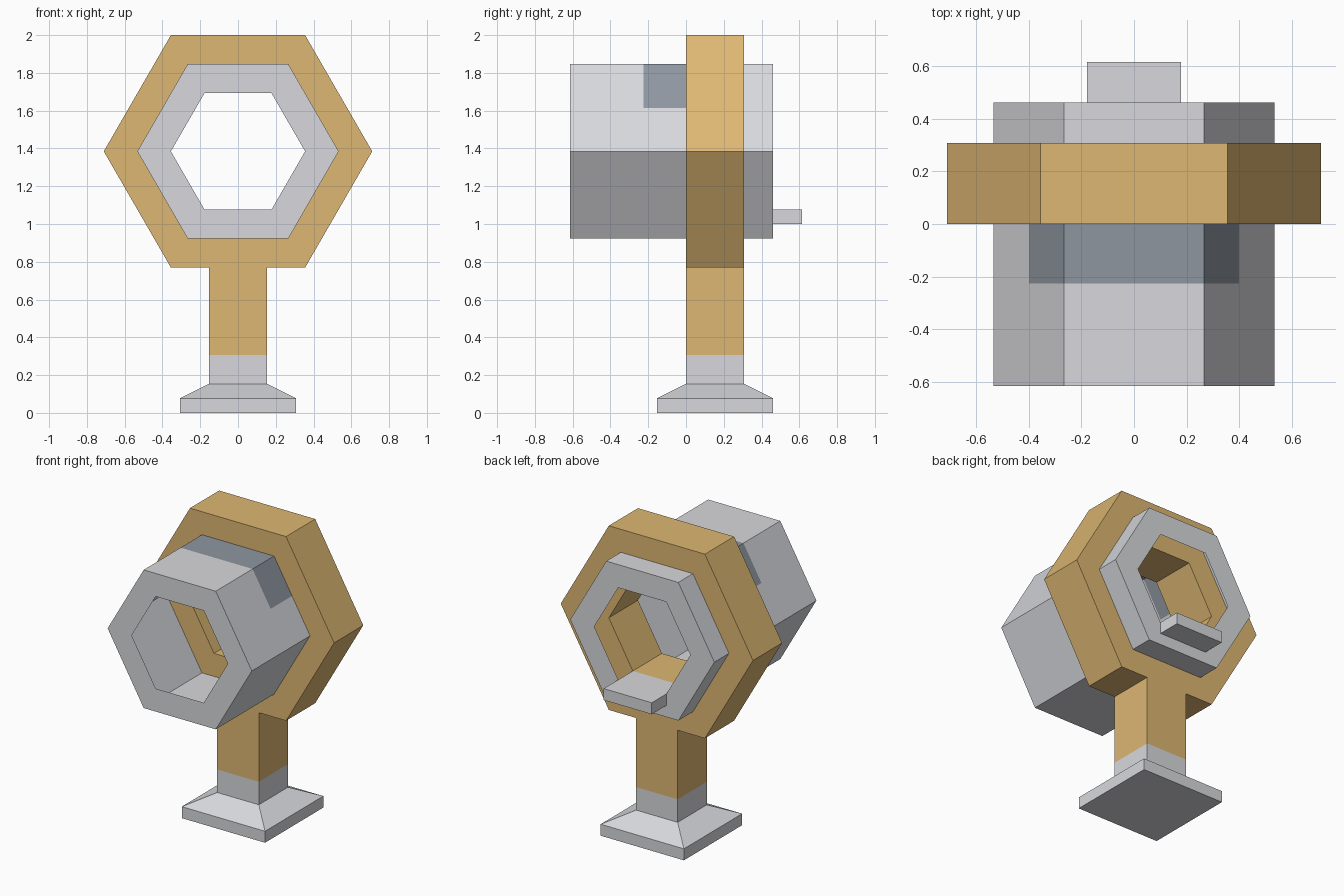
import bpy, bmesh, math

if "Cube" in bpy.data.objects:
    bpy.data.objects.remove(bpy.data.objects["Cube"])

U = 2 / 13            # model module: everything sits on this grid
CZ = 9 * U            # height of the hexagon centre


def material(name, rgb):
    m = bpy.data.materials.new(name)
    lin = [((c / 255 + 0.055) / 1.055) ** 2.4 for c in rgb]
    m.diffuse_color = (*lin, 1)
    m.use_nodes = True
    m.node_tree.nodes["Principled BSDF"].inputs["Base Color"].default_value = m.diffuse_color
    return m


GREY = material("pale_grey", (216, 217, 221))
GOLD = material("gold", (222, 183, 115))
BLUE = material("slate_blue", (143, 150, 160))


def hexagon(apothem, split=None):
    """Hexagon outline (x, z) with corners on the x axis; optional extra points at height split."""
    r = apothem / math.cos(math.pi / 6)
    p = [(r * math.cos(i * math.pi / 3), CZ + r * math.sin(i * math.pi / 3)) for i in range(6)]
    if split:
        x = r - (split - CZ) / math.sqrt(3)
        p = [p[0], (x, split), p[1], p[2], (-x, split), *p[3:]]
    return p


def loft(name, rings, mats, close=False, caps=False, rule=None):
    """Join successive equal-length point rings with quads."""
    bm = bmesh.new()
    vs = [[bm.verts.new(c) for c in ring] for ring in rings]
    n = len(vs[0])
    pairs = list(zip(vs, vs[1:] + vs[:1])) if close else list(zip(vs, vs[1:]))
    for a, b in pairs:
        for i in range(n):
            j = (i + 1) % n
            bm.faces.new((a[i], a[j], b[j], b[i]))
    if caps:
        bm.faces.new(vs[0][::-1])
        bm.faces.new(vs[-1])
    bmesh.ops.recalc_face_normals(bm, faces=bm.faces)
    if rule:
        for f in bm.faces:
            f.material_index = rule(f.calc_center_median())
    me = bpy.data.meshes.new(name)
    bm.to_mesh(me)
    bm.free()
    for m in mats:
        me.materials.append(m)
    ob = bpy.data.objects.new(name, me)
    bpy.context.collection.objects.link(ob)
    return ob


def at_y(outline, y):
    return [(x, y, z) for x, z in outline]


def square(h, z):
    return [(sx * h, U + sy * h, z) for sx, sy in ((-1, -1), (1, -1), (1, 1), (-1, 1))]


# Foot and stem: flat plate, sloped shoulder, then a square post that turns gold
loft("foot_and_stem",
     [square(2 * U, 0), square(2 * U, U / 2), square(U, U), square(U, 2 * U), square(U, 5 * U)],
     [GREY, GOLD], caps=True, rule=lambda c: int(c.z > 2.1 * U))

# Gold hexagonal ring with a hexagonal hole
loft("hex_ring",
     [at_y(hexagon(a), y) for a, y in ((4 * U, 0), (4 * U, 2 * U), (2 * U, 2 * U), (2 * U, 0))],
     [GOLD], close=True)

# Hollow front barrel: thin shell with an open rim and a slate patch over its top
S = 10.5 * U
outer = hexagon(3 * U, S)
rim = [(x * 2 / 3, CZ + (z - CZ) * 2 / 3) for x, z in outer]
loft("front_barrel",
     [at_y(rim, -4 * U), at_y(outer, -4 * U), at_y(outer, -1.47 * U), at_y(outer, 0)],
     [GREY, BLUE], rule=lambda c: int(c.y > -1.4 * U and c.z > S))

# Short hollow rear barrel with the same rim
loft("rear_barrel",
     [at_y(hexagon(3 * U), 2 * U), at_y(hexagon(3 * U), 3 * U), at_y(hexagon(2 * U), 3 * U)],
     [GREY])

# Small tongue sticking out below the rear opening
w = 2 * U / math.sqrt(3)
tongue = [(-w, 6.5 * U), (w, 6.5 * U), (w, 7 * U), (-w, 7 * U)]
loft("rear_tongue", [at_y(tongue, 2 * U), at_y(tongue, 4 * U)], [GREY], caps=True)
